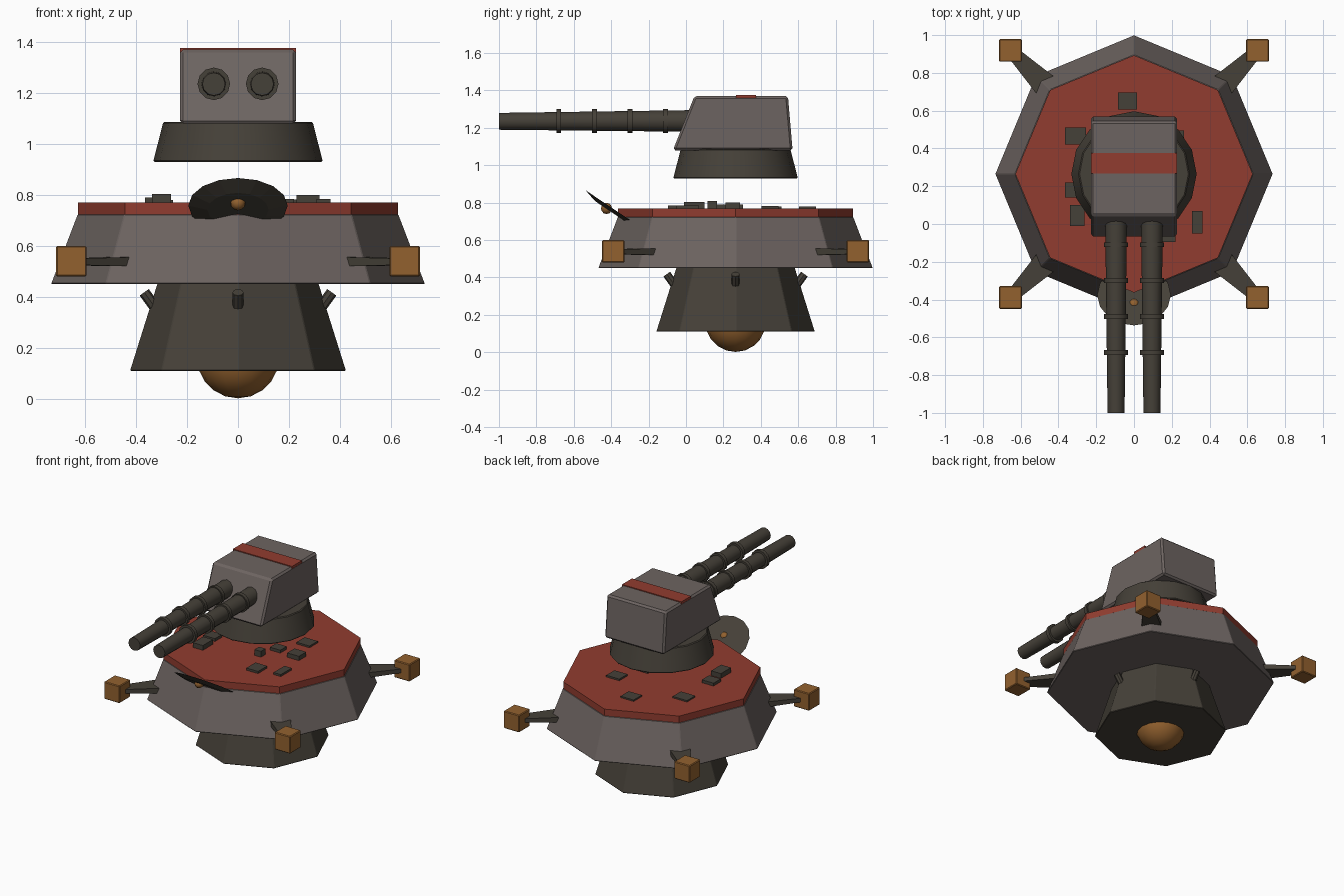
import bpy, bmesh, math
from mathutils import Vector

if "Cube" in bpy.data.objects:
    bpy.data.objects.remove(bpy.data.objects["Cube"], do_unlink=True)

CY = 0.265  # y of the body's vertical axis


def material(name, rgb):
    m = bpy.data.materials.new(name)
    m.use_nodes = True
    m.diffuse_color = (*rgb, 1)
    m.node_tree.nodes["Principled BSDF"].inputs["Base Color"].default_value = (*rgb, 1)
    return m


HULL = material("warm grey hull", (0.152, 0.127, 0.119))
METAL = material("dark gunmetal", (0.060, 0.052, 0.040))
RED = material("rust red", (0.285, 0.046, 0.029))
AMBER = material("amber", (0.29, 0.12, 0.028))


def finish(name, mat, smooth=False, bevel=0):
    ob = bpy.context.object
    ob.name = name
    ob.data.materials.append(mat)
    if bevel:
        mod = ob.modifiers.new("soft_edges", "BEVEL")
        mod.width = bevel
        mod.segments = 1
    if smooth:
        bpy.ops.object.shade_smooth_by_angle(angle=math.radians(40))
    return ob


def frustum(name, mat, sides, r1, r2, start, end, smooth=False, bevel=0):
    """Tapered prism running from start to end."""
    a, b = Vector(start), Vector(end)
    axis = b - a
    upright = axis.x == 0 and axis.y == 0
    rot = (0, 0, 0) if upright else axis.to_track_quat("Z", "Y").to_euler()
    bpy.ops.mesh.primitive_cone_add(vertices=sides, radius1=r1, radius2=r2,
                                    depth=axis.length, location=(a + b) / 2, rotation=rot)
    return finish(name, mat, smooth, bevel)


def box(name, mat, loc, size, bevel=0):
    bpy.ops.mesh.primitive_cube_add(size=1, location=loc)
    ob = bpy.context.object
    for v in ob.data.vertices:
        v.co = v.co * Vector(size)
    return finish(name, mat, False, bevel)


def tier(name, mat, sides, r1, r2, z1, z2, smooth=False, bevel=0):
    return frustum(name, mat, sides, r1, r2, (0, CY, z1), (0, CY, z2), smooth, bevel)


# Stacked body
tier("lower_skirt", METAL, 8, 0.425, 0.315, 0.11, 0.46, bevel=0.004)
tier("hull", HULL, 8, 0.735, 0.63, 0.45, 0.725, bevel=0.004)
tier("deck", RED, 8, 0.628, 0.628, 0.722, 0.77)
tier("turret_base", METAL, 16, 0.333, 0.293, 0.93, 1.087, smooth=True, bevel=0.005)

# Glowing ball below the skirt
bpy.ops.mesh.primitive_uv_sphere_add(segments=16, ring_count=10, radius=0.162,
                                     location=(0, CY, 0.164))
finish("belly_ball", AMBER, True)

# Turret head: side profile extruded across x
profile = [(-0.07, 1.08), (0.57, 1.08), (0.545, 1.37), (0.045, 1.37)]
bm = bmesh.new()
face = bm.faces.new([bm.verts.new((-0.228, y, z)) for y, z in profile])
out = bmesh.ops.extrude_face_region(bm, geom=[face])
bmesh.ops.translate(bm, vec=(0.456, 0, 0),
                    verts=[g for g in out["geom"] if isinstance(g, bmesh.types.BMVert)])
bmesh.ops.recalc_face_normals(bm, faces=bm.faces)
mesh = bpy.data.meshes.new("turret_head")
bm.to_mesh(mesh)
bm.free()
head = bpy.data.objects.new("turret_head", mesh)
bpy.context.collection.objects.link(head)
bpy.context.view_layer.objects.active = head
finish("turret_head", HULL, bevel=0.012)
box("head_stripe", RED, (0, 0.322, 1.366), (0.454, 0.107, 0.02))

# Twin barrels with rings
for side, x in (("left", 0.095), ("right", -0.095)):
    frustum(side + "_barrel", METAL, 12, 0.058, 0.045, (x, 0.05, 1.237), (x, -1, 1.235), True)
    for i in range(4):
        y = -0.11 - 0.19 * i
        frustum(f"{side}_barrel_ring_{i}", METAL, 12, 0.064, 0.064,
                (x, y + 0.013, 1.236), (x, y - 0.013, 1.236), True)

# Corner pods on tapered arms
for i in range(4):
    ang = math.radians(45 + 90 * i)
    d = Vector((math.cos(ang), math.sin(ang), 0))
    p = d * 0.925 + Vector((0, CY, 0.54))
    box(f"pod_{i}", AMBER, p, (0.12, 0.12, 0.12), 0.005)
    arm = box(f"pod_arm_{i}", METAL, d * 0.775 + Vector((0, CY, 0.538)), (0.25, 0.07, 0.026))
    for v in arm.data.vertices:
        if v.co.x < 0:
            v.co.y *= 1.9
            v.co.z *= 1.4
    arm.rotation_euler.z = ang

# Small vents around the skirt
for i in range(4):
    ang = math.radians(90 * i)
    d = Vector((math.cos(ang), math.sin(ang), 0))
    base = Vector((0, CY, 0))
    frustum(f"vent_{i}", METAL, 8, 0.022, 0.022, base + d * 0.305 + Vector((0, 0, 0.33)),
            base + d * 0.368 + Vector((0, 0, 0.418)), True)

# Tilted dish at the bow
center = Vector((0, -0.375, 0.758))
normal = Vector((0, -0.555, -0.83))
frustum("dish", METAL, 16, 0.195, 0.12, center, center + normal * 0.02)
bpy.ops.mesh.primitive_ico_sphere_add(subdivisions=2, radius=0.03, location=(0, -0.425, 0.769))
finish("dish_emitter", AMBER, True)

# Deck plates: x, y, width, depth, top
plates = [
    (-0.035, 0.65, 0.10, 0.09, 0.78), (-0.31, 0.465, 0.11, 0.09, 0.78),
    (0.215, 0.45, 0.10, 0.09, 0.782), (-0.32, 0.18, 0.09, 0.08, 0.79),
    (-0.30, 0.045, 0.075, 0.11, 0.803), (0.335, 0.01, 0.055, 0.12, 0.784),
    (0.175, -0.045, 0.09, 0.10, 0.785), (0.07, 0.14, 0.05, 0.05, 0.81),
    (0.12, 0.27, 0.08, 0.07, 0.79), (0.275, 0.25, 0.09, 0.08, 0.80),
]
for i, (x, y, w, d, top) in enumerate(plates):
    box(f"deck_plate_{i}", METAL, (x, y, (top + 0.765) / 2), (w, d, top - 0.765))
